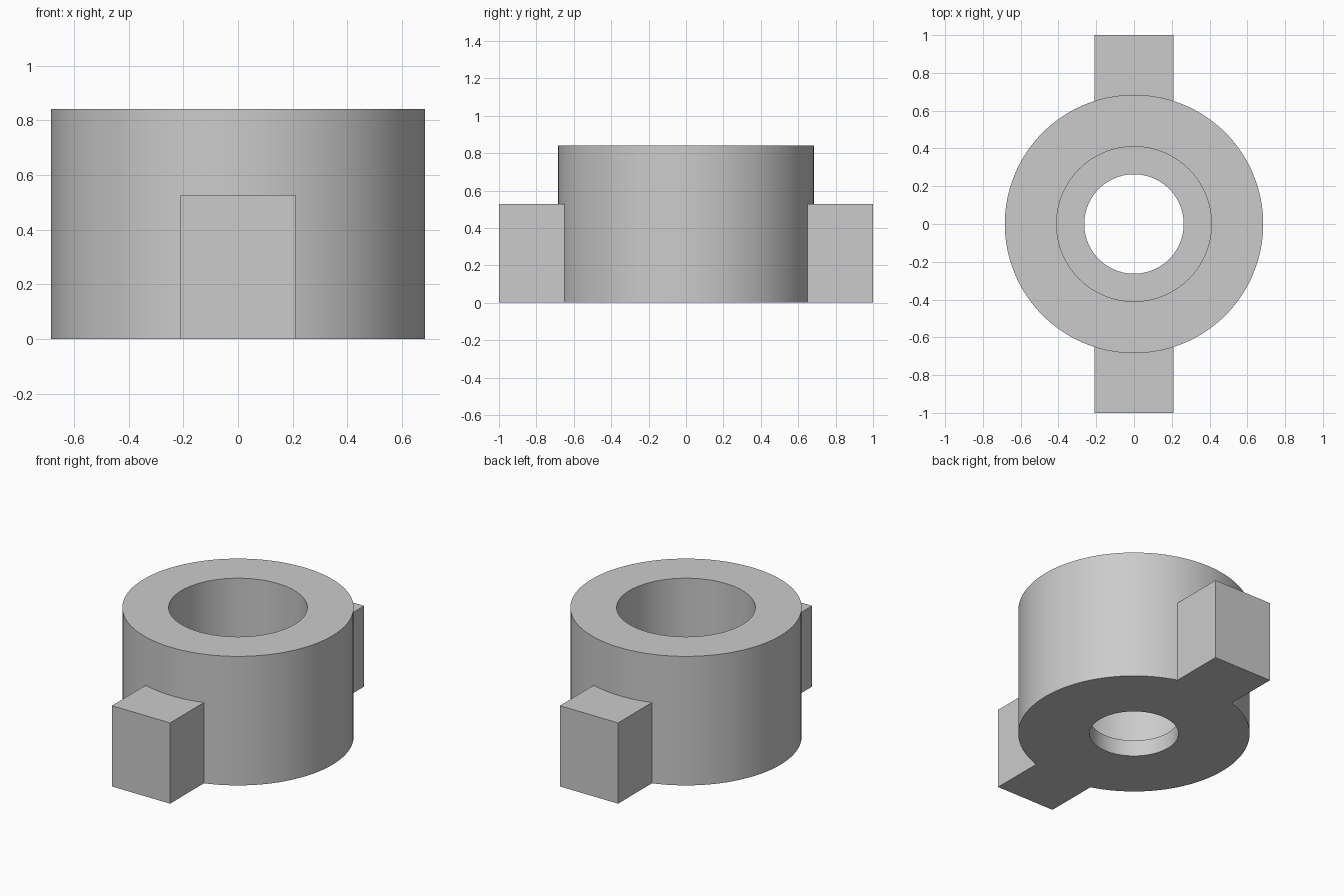
import bpy
import bmesh
import math
from mathutils import Matrix

cube = bpy.data.objects.get("Cube")
if cube:
    bpy.data.objects.remove(cube, do_unlink=True)

OUTER, BORE, HOLE = 0.684, 0.41, 0.263
HEIGHT, FLOOR = 0.842, 0.105
LUG_HALF, LUG_HEIGHT = 0.21, 0.527
SEGMENTS = 128

grey = bpy.data.materials.new("plain grey")
grey.use_nodes = True
colour = (0.6, 0.6, 0.6, 1)
grey.diffuse_color = colour
grey.node_tree.nodes["Principled BSDF"].inputs["Base Color"].default_value = colour


def add_object(name, bm):
    bmesh.ops.recalc_face_normals(bm, faces=bm.faces)
    mesh = bpy.data.meshes.new(name)
    bm.to_mesh(mesh)
    bm.free()
    mesh.materials.append(grey)
    obj = bpy.data.objects.new(name, mesh)
    bpy.context.collection.objects.link(obj)
    return obj


# Collar: closed wall profile with a stepped bore, turned about z
bm = bmesh.new()
profile = [(HOLE, 0), (OUTER, 0), (OUTER, HEIGHT),
           (BORE, HEIGHT), (BORE, FLOOR), (HOLE, FLOOR)]
verts = [bm.verts.new((r, 0, z)) for r, z in profile]
edges = [bm.edges.new((v, verts[i - 1])) for i, v in enumerate(verts)]
bmesh.ops.spin(bm, geom=verts + edges, cent=(0, 0, 0), axis=(0, 0, 1),
               angle=math.tau, steps=SEGMENTS, use_merge=True)
bmesh.ops.remove_doubles(bm, verts=bm.verts, dist=0.0001)
collar = add_object("collar", bm)

# Front and back lugs, rooted inside the wall and joined to the collar
root = 0.55
for name, side in (("front_lug", -1), ("back_lug", 1)):
    bm = bmesh.new()
    size = Matrix.Diagonal((2 * LUG_HALF, 1 - root, LUG_HEIGHT, 1))
    place = Matrix.Translation((0, side * (1 + root) / 2, LUG_HEIGHT / 2))
    bmesh.ops.create_cube(bm, size=1, matrix=place @ size)
    lug = add_object(name, bm)
    lug.hide_render = True
    join = collar.modifiers.new(name, 'BOOLEAN')
    join.operation = 'UNION'
    join.solver = 'EXACT'
    join.object = lug
    bpy.context.view_layer.objects.active = collar
    bpy.ops.object.modifier_apply(modifier=join.name)
    bpy.data.objects.remove(lug, do_unlink=True)

# Smooth round walls, crisp edges
bpy.ops.object.select_all(action='DESELECT')
collar.select_set(True)
bpy.context.view_layer.objects.active = collar
bpy.ops.object.shade_smooth_by_angle(angle=math.radians(30))
